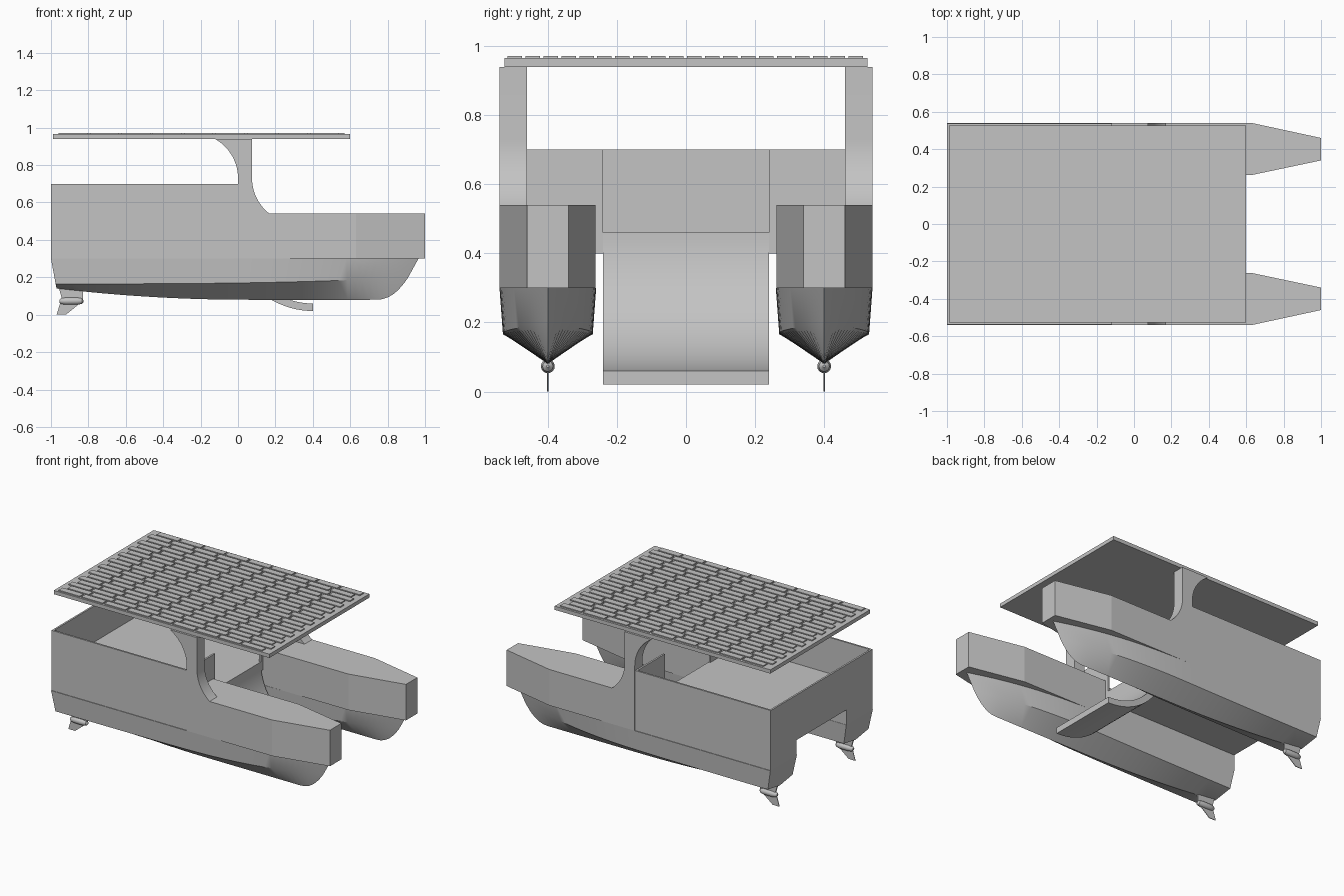
import bpy, bmesh, math

cube = bpy.data.objects.get("Cube")
if cube:
    bpy.data.objects.remove(cube, do_unlink=True)

grey = bpy.data.materials.new("matte grey")
grey.use_nodes = True
COLOUR = (0.55, 0.55, 0.55, 1)
grey.diffuse_color = COLOUR
grey.node_tree.nodes["Principled BSDF"].inputs["Base Color"].default_value = COLOUR


def finish(name, bm, smooth=False):
    bmesh.ops.remove_doubles(bm, verts=bm.verts, dist=0.0001)
    bmesh.ops.recalc_face_normals(bm, faces=bm.faces)
    mesh = bpy.data.meshes.new(name)
    bm.to_mesh(mesh)
    bm.free()
    mesh.materials.append(grey)
    ob = bpy.data.objects.new(name, mesh)
    bpy.context.collection.objects.link(ob)
    if smooth:
        bpy.ops.object.select_all(action="DESELECT")
        ob.select_set(True)
        bpy.context.view_layer.objects.active = ob
        bpy.ops.object.shade_smooth_by_angle(angle=math.radians(30))
    return ob


def add_prism(bm, points, lo, hi, axis="y"):
    """Extrude an outline: (x, z) pairs along y, or (x, y) pairs along z."""
    def place(p, d):
        return (p[0], d, p[1]) if axis == "y" else (p[0], p[1], d)
    a = [bm.verts.new(place(p, lo)) for p in points]
    b = [bm.verts.new(place(p, hi)) for p in points]
    bm.faces.new(a)
    bm.faces.new(b[::-1])
    for i in range(len(a)):
        j = (i + 1) % len(a)
        bm.faces.new((a[i], a[j], b[j], b[i]))


def prism(name, points, lo, hi, axis="y", smooth=False):
    bm = bmesh.new()
    add_prism(bm, points, lo, hi, axis)
    return finish(name, bm, smooth)


def rect(x0, x1, y0, y1):
    return [(x0, y0), (x1, y0), (x1, y1), (x0, y1)]


def box(name, x0, x1, y0, y1, z0, z1):
    return prism(name, rect(x0, x1, y0, y1), z0, z1, "z")


def arc(cx, cz, rx, rz, start, end, n=14):
    angles = [math.radians(start + (end - start) * i / n) for i in range(n + 1)]
    return [(cx + rx * math.cos(a), cz + rz * math.sin(a)) for a in angles]


def keel_z(x):
    if x < 0.05:
        return 0.08 + 0.06 * ((0.05 - x) / 1.02) ** 2
    return 0.08 + 0.12 * (max(0, x - 0.74) / 0.17) ** 2.2


def lower_hull(name, cy, n=36):
    """Loft a chined hull with a pointed stem."""
    bm = bmesh.new()
    rings = []
    for i in range(n + 1):
        t = 1 - (1 - i / n) ** 1.6
        taper = 1 - (max(0, t - 0.5) / 0.5) ** 2.4
        kx = -0.97 + 1.88 * t
        chine = (-0.975 + 1.885 * t, 0.13 * taper, 0.165 + 0.035 * t ** 3)
        sheer = (-1 + 1.965 * t, 0.14 * taper, 0.3)
        row = [(x, cy - w, z) for x, w, z in (sheer, chine)]
        row.append((kx, cy, keel_z(kx)))
        row += [(x, cy + w, z) for x, w, z in (chine, sheer)]
        rings.append([bm.verts.new(p) for p in row])
    for a, b in zip(rings, rings[1:]):
        for j in range(5):
            k = (j + 1) % 5
            bm.faces.new((a[j], a[k], b[k], b[j]))
    bm.faces.new(rings[0])
    bmesh.ops.dissolve_degenerate(bm, dist=0.0001, edges=bm.edges)
    return finish(name, bm, True)


def pod(name, cy):
    """Torpedo-shaped drive housing."""
    bm = bmesh.new()
    rings = []
    for x, r in [(-0.955, 0.008), (-0.945, 0.016), (-0.92, 0.02),
                 (-0.86, 0.02), (-0.835, 0.015), (-0.825, 0.004)]:
        rings.append([bm.verts.new((x, cy + r * math.cos(a), 0.073 + r * math.sin(a)))
                      for a in [math.tau * i / 16 for i in range(16)]])
    for a, b in zip(rings, rings[1:]):
        for i in range(16):
            j = (i + 1) % 16
            bm.faces.new((a[i], a[j], b[j], b[i]))
    bm.faces.new(rings[0])
    bm.faces.new(rings[-1])
    return finish(name, bm, True)


# Parts repeated on both sides
post_outline = ([(0.2, 0.54), (0, 0.54)]
                + arc(-0.24, 0.73, 0.24, 0.24, 0, 60)
                + [(-0.12, 0.94), (0.075, 0.94)]
                + arc(0.315, 0.73, 0.24, 0.24, 180, 235))
strut = [(-0.96, 0.15), (-0.83, 0.13), (-0.83, 0.08), (-0.94, 0.08)]
skeg = [(-0.95, 0.065), (-0.84, 0.065), (-0.92, 0.0), (-0.97, 0.0)]

for s, side in ((-1, "right"), (1, "left")):
    cy = s * 0.4
    lower_hull(side + "_lower_hull", cy)
    y0, y1 = sorted((s * 0.262, s * 0.536))
    box(side + "_hull_stern", -1, 0, y0, y1, 0.3, 0.46)
    bow = [(0, 0.262), (0.63, 0.262), (1, 0.34), (1, 0.46), (0.63, 0.54), (0, 0.54)]
    prism(side + "_hull_bow", [(x, s * y) for x, y in bow], 0.3, 0.54, "z")
    y0, y1 = sorted((s * 0.524, s * 0.536))
    box(side + "_cabin_wall", -1, 0, y0, y1, 0.46, 0.7)
    y0, y1 = sorted((s * 0.24, s * 0.53))
    box(side + "_bulkhead", -0.012, 0, y0, y1, 0.4, 0.7)
    y0, y1 = sorted((s * 0.46, s * 0.54))
    prism(side + "_roof_post", post_outline, y0, y1, smooth=True)
    prism(side + "_drive_strut", strut, cy - 0.005, cy + 0.005)
    prism(side + "_drive_skeg", skeg, cy - 0.002, cy + 0.002)
    pod(side + "_drive_pod", cy)

# Bridge between the hulls
box("bridge_floor", -1, 0, -0.27, 0.27, 0.4, 0.46)
box("transom", -1, -0.988, -0.53, 0.53, 0.4, 0.7)

# Curved boarding ramp
ramp = arc(0.4, 0.46, 0.4, 0.4, 180, 270, 24) + arc(0.4, 0.46, 0.44, 0.44, 270, 180, 24)
prism("boarding_ramp", ramp, -0.24, 0.24, smooth=True)

# Roof with staggered solar cells
box("roof", -0.99, 0.6, -0.526, 0.526, 0.94, 0.965)
bm = bmesh.new()
PITCH_X, PITCH_Y = 0.168, 0.052
for row in range(20):
    y = -0.517 + row * PITCH_Y
    shift = 0.03 * (row % 2)
    for col in range(9):
        x = -0.96 + shift + col * PITCH_X
        add_prism(bm, rect(x, min(x + 0.155, 0.575), y, y + 0.042), 0.965, 0.972, "z")
finish("solar_cells", bm)
